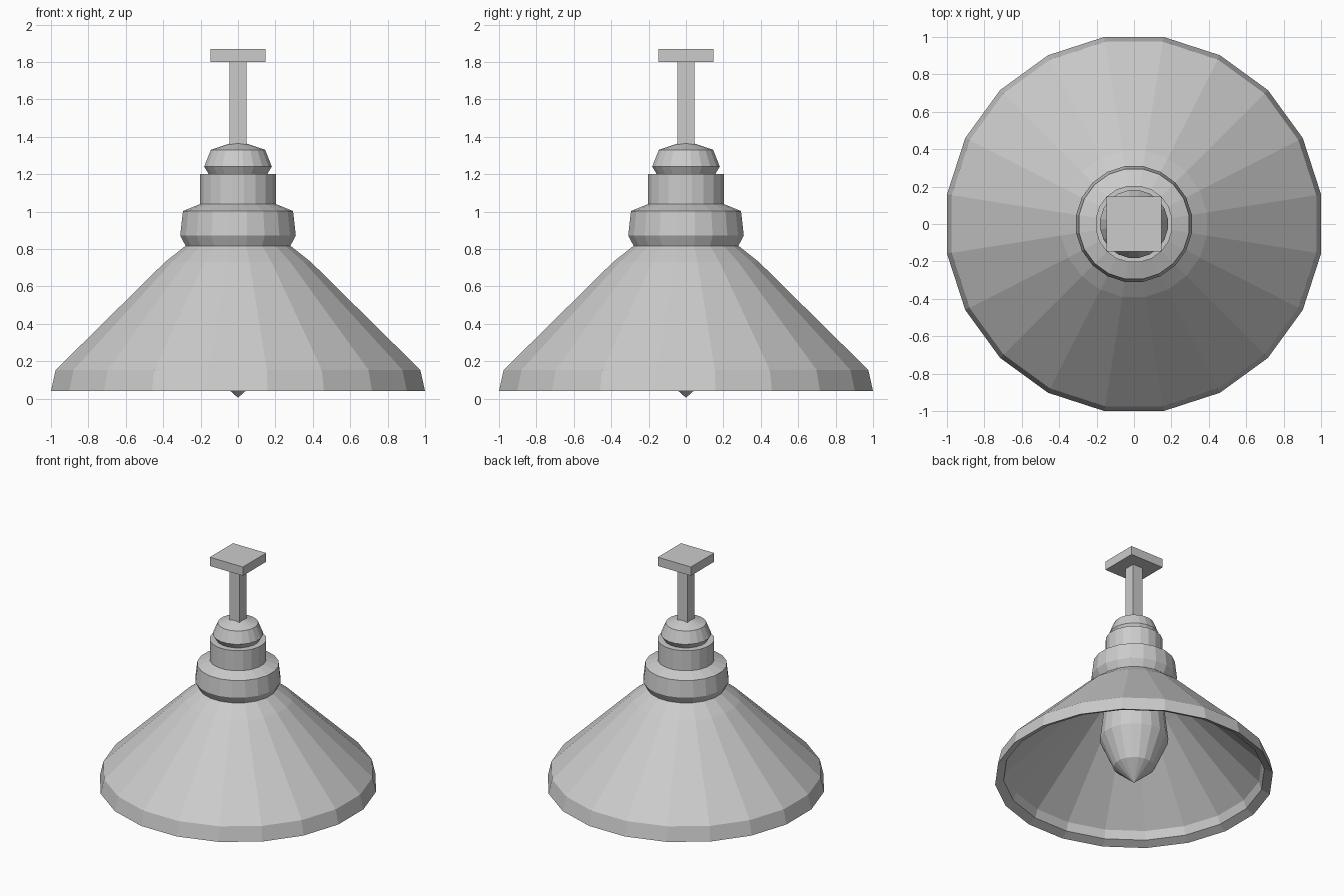
import bpy, bmesh, math

if "Cube" in bpy.data.objects:
    bpy.data.objects.remove(bpy.data.objects["Cube"])

grey = bpy.data.materials.new("grey_metal")
grey.diffuse_color = (0.6, 0.6, 0.6, 1)
grey.use_nodes = True
grey.node_tree.nodes["Principled BSDF"].inputs["Base Color"].default_value = grey.diffuse_color
SIDES = 20


def finish(name, bm):
    bmesh.ops.recalc_face_normals(bm, faces=bm.faces)
    mesh = bpy.data.meshes.new(name)
    bm.to_mesh(mesh)
    bm.free()
    mesh.materials.append(grey)
    obj = bpy.data.objects.new(name, mesh)
    bpy.context.collection.objects.link(obj)
    return obj


def lathe(name, profile, closed=False):
    """Turn (radius, z) points around z; a closed profile makes a thick shell."""
    bm = bmesh.new()
    rings = []
    for r, z in profile:
        if r == 0:
            rings.append([bm.verts.new((0, 0, z))] * SIDES)
            continue
        angles = [math.tau * (i + 0.5) / SIDES for i in range(SIDES)]
        rings.append([bm.verts.new((r * math.cos(a), r * math.sin(a), z)) for a in angles])
    pairs = list(zip(rings, rings[1:]))
    if closed:
        pairs.append((rings[-1], rings[0]))
    for low, high in pairs:
        for i in range(SIDES):
            j = (i + 1) % SIDES
            quad = [low[i], low[j], high[j], high[i]]
            bm.faces.new(list(dict.fromkeys(quad)))
    return finish(name, bm)


def box(name, half, z0, z1):
    bm = bmesh.new()
    bmesh.ops.create_cube(bm, size=1)
    for v in bm.verts:
        v.co = (v.co.x * 2 * half, v.co.y * 2 * half, z0 if v.co.z < 0 else z1)
    return finish(name, bm)


# Thick conical shade with a turned-down lip
lathe("shade", [(1.0125, 0.04), (0.987, 0.153), (0.395, 0.73), (0.28, 0.82),
                (0.22, 0.80), (0.36, 0.68), (0.93, 0.135), (0.95, 0.07)], closed=True)

# Stepped fitting above the shade
lathe("collar", [(0, 0.81), (0.28, 0.81), (0.313, 0.872), (0.298, 1.003), (0.205, 1.04), (0, 1.04)])
lathe("socket", [(0, 1.03), (0.207, 1.03), (0.207, 1.2), (0, 1.2)])
lathe("cap", [(0, 1.195), (0.155, 1.195), (0.183, 1.24), (0.147, 1.33), (0.04, 1.365), (0, 1.365)])

# Square rod and ceiling plate
box("rod", 0.045, 1.35, 1.805)
box("ceiling_plate", 0.147, 1.8, 1.87)

# Pointed bulb hanging inside the shade
lathe("bulb", [(0, 0.005), (0.15, 0.135), (0.25, 0.36), (0.22, 0.62), (0.17, 0.82), (0, 0.82)])
